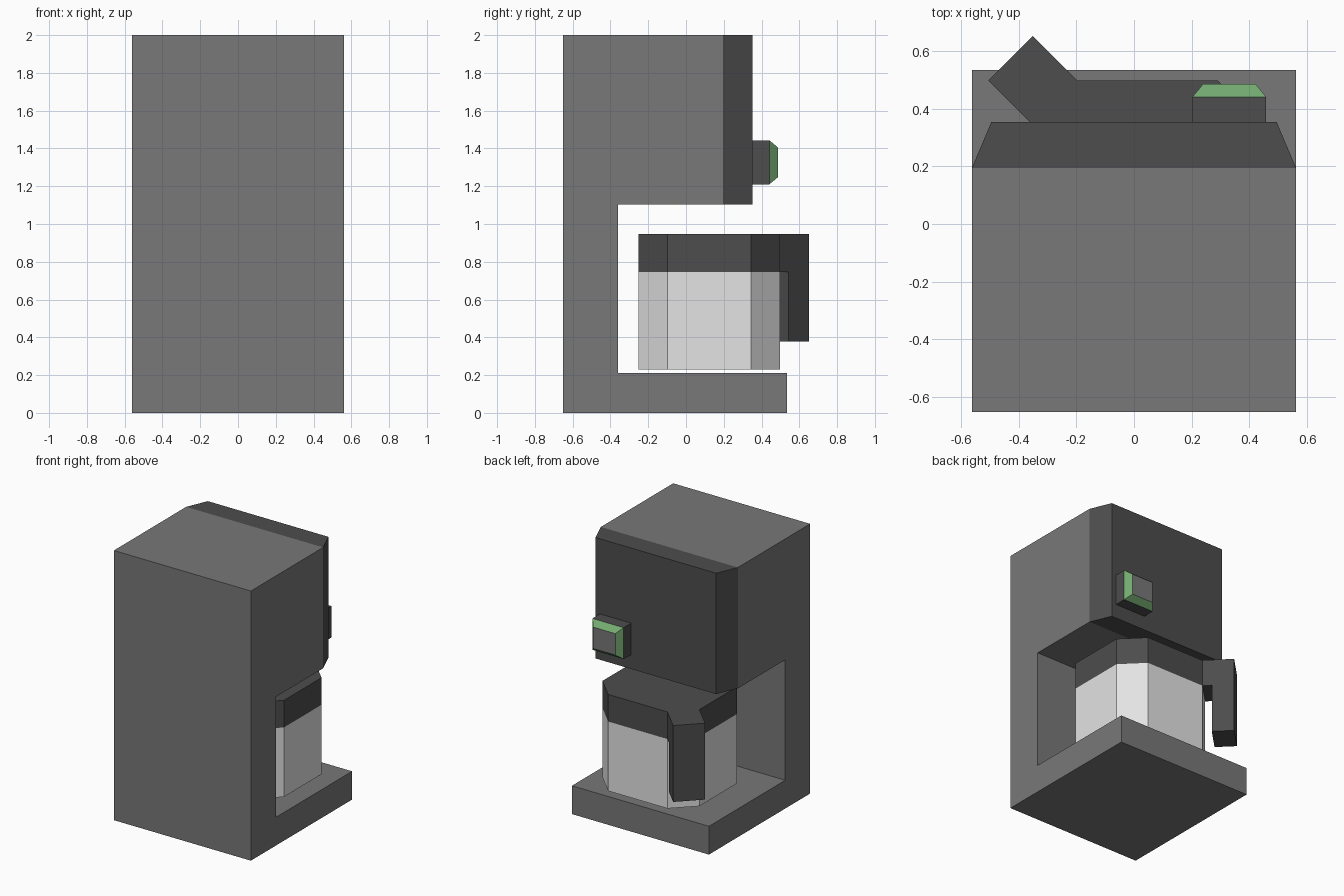
import bpy, bmesh
from mathutils import Vector

if "Cube" in bpy.data.objects:
    bpy.data.objects.remove(bpy.data.objects["Cube"])


def material(name, rgb):
    m = bpy.data.materials.new(name)
    m.diffuse_color = (*rgb, 1)
    m.use_nodes = True
    m.node_tree.nodes["Principled BSDF"].inputs["Base Color"].default_value = m.diffuse_color
    return m


GREY = material("body grey", (0.188, 0.188, 0.188))
DARK = material("dark plastic", (0.074, 0.074, 0.074))
GLASS = material("pale glass", (0.77, 0.77, 0.77))
GREEN = material("green rim", (0.174, 0.402, 0.162))


def finish(bm, name, mats):
    bmesh.ops.recalc_face_normals(bm, faces=bm.faces)
    me = bpy.data.meshes.new(name)
    bm.to_mesh(me)
    bm.free()
    for m in mats:
        me.materials.append(m)
    ob = bpy.data.objects.new(name, me)
    bpy.context.collection.objects.link(ob)
    return ob


def loft(name, rings, mats, rule=None):
    """Closed solid through rings of points; rule(normal, centre) picks a material."""
    bm = bmesh.new()
    vs = [[bm.verts.new(p) for p in r] for r in rings]
    n = len(rings[0])
    for a, b in zip(vs, vs[1:]):
        for i in range(n):
            j = (i + 1) % n
            bm.faces.new((a[i], a[j], b[j], b[i]))
    bm.faces.new(vs[0])
    bm.faces.new(vs[-1])
    bmesh.ops.recalc_face_normals(bm, faces=bm.faces)
    if rule:
        for f in bm.faces:
            f.material_index = rule(f.normal, f.calc_center_median())
    return finish(bm, name, mats)


def at_z(outline, z):
    return [(x, y, z) for x, y in outline]


# Body: C-shaped side profile extruded across the width
W = 0.562
profile = [(-0.652, 0), (0.534, 0), (0.534, 0.21), (-0.36, 0.21),
           (-0.36, 1.103), (0.195, 1.103), (0.195, 2), (-0.652, 2)]
loft("body", [[(x, y, z) for y, z in profile] for x in (-W, W)], [GREY])

# Dark front panel with angled sides
panel = [(-W, 0.195), (W, 0.195), (0.495, 0.353), (-0.495, 0.353)]
loft("front_panel", [at_z(panel, 1.103), at_z(panel, 2)], [DARK])

# Switch: dark sides, green bevel, grey face


def switch_ring(y, inset):
    x0, x1, z0, z1 = 0.203 + inset, 0.458 - inset, 1.21 + inset, 1.443 - inset
    return [(x0, y, z0), (x1, y, z0), (x1, y, z1), (x0, y, z1)]


loft("switch", [switch_ring(0.353, 0), switch_ring(0.441, 0), switch_ring(0.486, 0.037)],
     [DARK, GREEN, GREY],
     lambda n, c: 2 if n.y > 0.9 else (1 if c.y > 0.441 else 0))

# Jug: rectangle with cut corners, glass below and dark lid above
x0, x1, y0, y1, c = -0.35, 0.445, -0.251, 0.497, 0.154
jug = [(x0 + c, y0), (x1 - c, y0), (x1, y0 + c), (x1, y1 - c),
       (x1 - c, y1), (x0 + c, y1), (x0, y1 - c), (x0, y0 + c)]
loft("jug", [at_z(jug, z) for z in (0.23, 0.745, 0.946)], [GLASS, DARK],
     lambda n, c: 1 if c.z > 0.745 else 0)

# Handle: L profile running out diagonally from the cut corner
out = Vector((-1, 1, 0))
hook = [(0, 0.745), (0, 0.946), (0.155, 0.946), (0.155, 0.379), (0.046, 0.379), (0.046, 0.745)]
corners = [Vector((x0 + c, y1, 0)), Vector((x0, y1 - c, 0))]
loft("jug_handle", [[p + out * d + Vector((0, 0, z)) for d, z in hook] for p in corners], [DARK])
